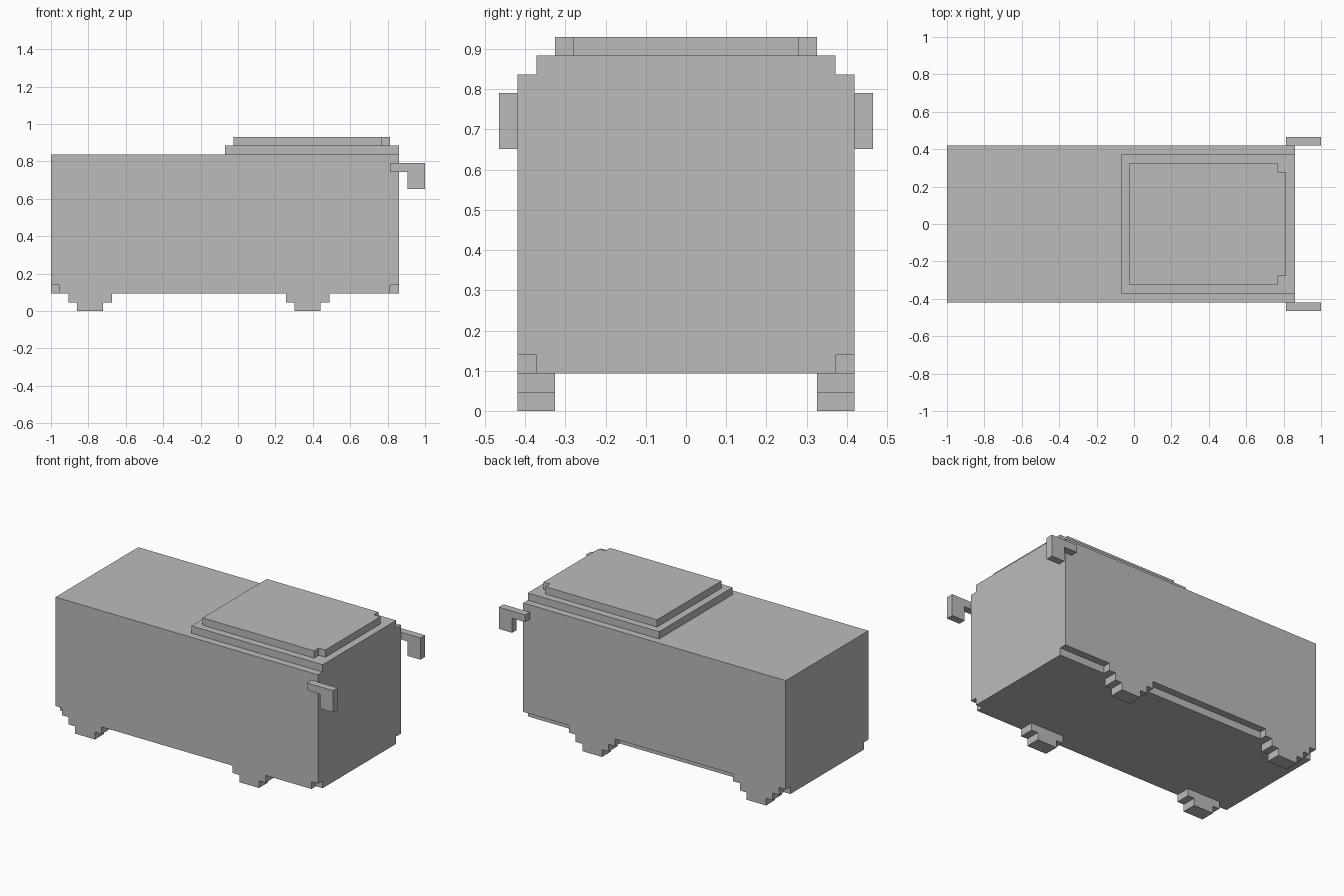
import bpy
import bmesh
from mathutils import Vector

old = bpy.data.objects.get("Cube")
if old:
    bpy.data.objects.remove(old, do_unlink=True)

U = 2 / 43            # one block of the model
START = -1.0          # x of the tail, where block counting begins

grey = bpy.data.materials.new("plain grey")
grey.use_nodes = True
COLOUR = (0.5, 0.5, 0.5, 1)
grey.diffuse_color = COLOUR
grey.node_tree.nodes["Principled BSDF"].inputs["Base Color"].default_value = COLOUR


def point(x, y, z):
    return Vector((START + x * U, y * U, z * U))


def add_prism(bm, base, offset):
    """Extrude a closed outline, given in blocks, along an offset."""
    face = bm.faces.new([bm.verts.new(point(*p)) for p in base])
    result = bmesh.ops.extrude_face_region(bm, geom=[face], use_keep_orig=True)
    moved = [v for v in result["geom"] if isinstance(v, bmesh.types.BMVert)]
    bmesh.ops.translate(bm, verts=moved, vec=Vector(offset) * U)


def add_box(bm, x0, x1, y0, y1, z0, z1):
    base = [(x0, y0, z0), (x1, y0, z0), (x1, y1, z0), (x0, y1, z0)]
    add_prism(bm, base, (0, 0, z1 - z0))


def finish(name, bm):
    bmesh.ops.recalc_face_normals(bm, faces=bm.faces)
    mesh = bpy.data.meshes.new(name)
    bm.to_mesh(mesh)
    bm.free()
    mesh.materials.append(grey)
    obj = bpy.data.objects.new(name, mesh)
    bpy.context.collection.objects.link(obj)
    return obj


def side_part(name, outline, y0, y1):
    """Extrude an x-z outline across y."""
    bm = bmesh.new()
    add_prism(bm, [(x, y0, z) for x, z in outline], (0, y1 - y0, 0))
    return finish(name, bm)


# Body, with the lower edges notched: corners in front, sills at the back
bm = bmesh.new()
add_box(bm, 0, 40, -9, 9, 2, 18)
body = finish("body", bm)

bm = bmesh.new()
for x0, x1 in ((-1, 1), (39, 41)):
    add_box(bm, x0, x1, -10, -8, 1, 3)
for x0, x1 in ((-1, 1), (8, 26), (33, 41)):
    add_box(bm, x0, x1, 8, 10, 1, 3)
cutter = finish("sill_cutter", bm)
cutter.hide_render = True

cut = body.modifiers.new("sill notches", "BOOLEAN")
cut.operation = "DIFFERENCE"
cut.solver = "EXACT"
cut.object = cutter
bpy.context.view_layer.objects.active = body
bpy.ops.object.modifier_apply(modifier=cut.name)
bpy.data.objects.remove(cutter, do_unlink=True)

# Roof base
bm = bmesh.new()
add_box(bm, 20, 40, -8, 8, 18, 19)
finish("roof_base", bm)

# Roof lid, with two notched corners
half = [(21, -7), (38, -7), (38, -6), (39, -6)]
outline = half + [(x, -y) for x, y in reversed(half)]
bm = bmesh.new()
add_prism(bm, [(x, y, 19) for x, y in outline], (0, 0, 1))
finish("roof_lid", bm)

# Stepped wheels and hooked mirrors on both sides
mirror_outline = [(39, 16), (41, 16), (41, 14), (43, 14), (43, 17), (39, 17)]
for side, y_wheel, y_mirror in (("right", -9, -10), ("left", 7, 9)):
    for place, centre in (("rear", 4.5), ("front", 29.5)):
        steps = [(2.5, 2), (2.5, 1), (1.5, 1), (1.5, 0)]
        wheel = [(centre - dx, z) for dx, z in steps]
        wheel += [(centre + dx, z) for dx, z in reversed(steps)]
        side_part(f"{place}_wheel_{side}", wheel, y_wheel, y_wheel + 2)
    side_part(f"mirror_{side}", mirror_outline, y_mirror, y_mirror + 1)
